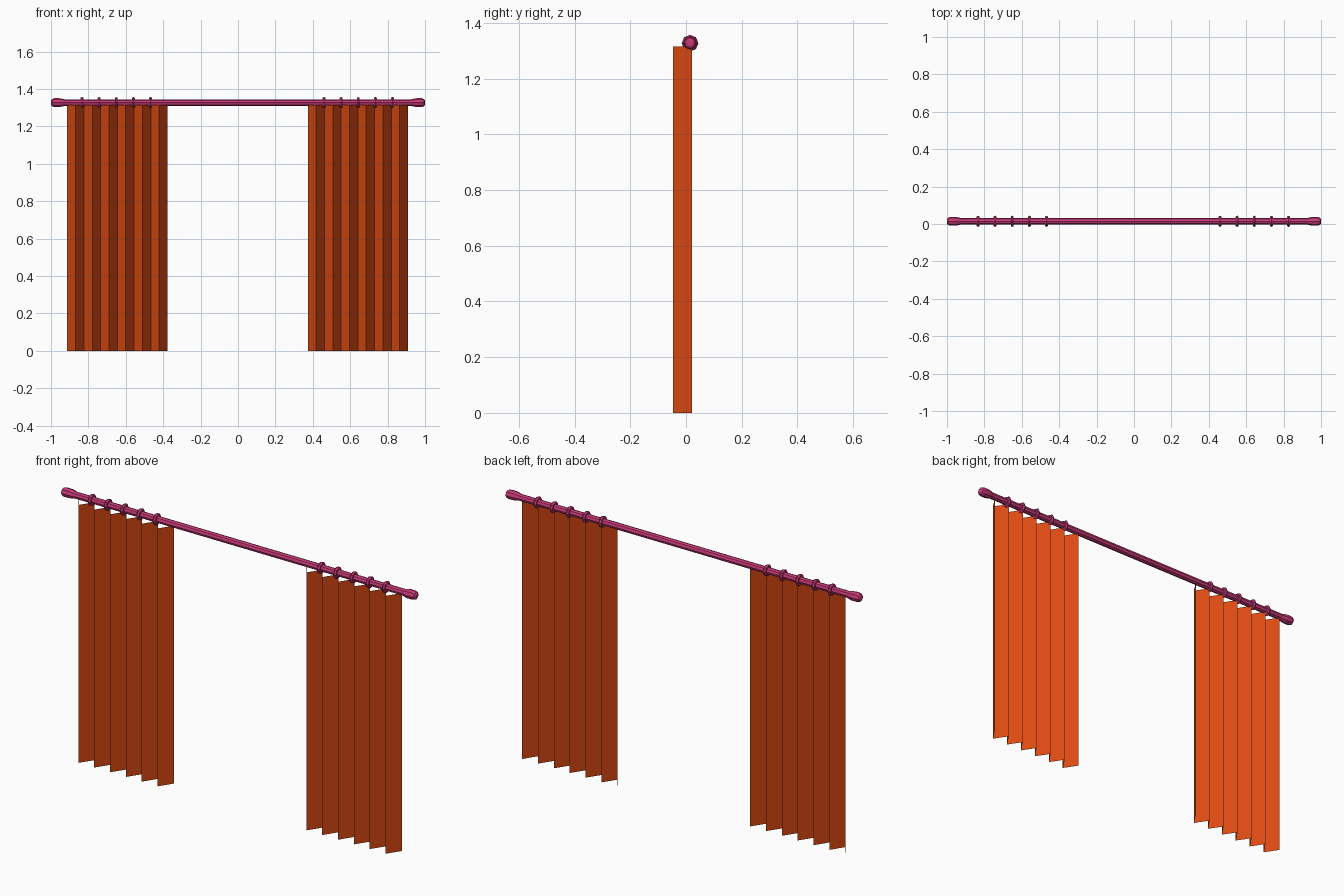
import bpy, bmesh, math

if "Cube" in bpy.data.objects:
    bpy.data.objects.remove(bpy.data.objects["Cube"])

ROD_Y, ROD_Z, SIDES = 0.0145, 1.327, 8


def material(name, rgb):
    m = bpy.data.materials.new(name)
    m.diffuse_color = (*rgb, 1)
    m.use_nodes = True
    m.node_tree.nodes["Principled BSDF"].inputs["Base Color"].default_value = m.diffuse_color
    return m


pink = material("rod pink", (0.58, 0.042, 0.19))
orange = material("curtain orange", (0.72, 0.07, 0.006))


def make_object(name, bm, mat):
    mesh = bpy.data.meshes.new(name)
    bm.to_mesh(mesh)
    bm.free()
    mesh.materials.append(mat)
    ob = bpy.data.objects.new(name, mesh)
    bpy.context.collection.objects.link(ob)
    return ob


def revolve(name, profile, closed=False):
    """Turn (x, radius) points around the rod axis."""
    bm = bmesh.new()
    loops = []
    for x, r in profile:
        loops.append([bm.verts.new((x,
                                    ROD_Y + r * math.sin(2 * math.pi * k / SIDES),
                                    ROD_Z + r * math.cos(2 * math.pi * k / SIDES)))
                      for k in range(SIDES)])
    pairs = list(zip(loops, loops[1:]))
    if closed:
        pairs.append((loops[-1], loops[0]))
    else:
        bm.faces.new(loops[0])
        bm.faces.new(loops[-1])
    for a, b in pairs:
        for k in range(SIDES):
            n = (k + 1) % SIDES
            bm.faces.new((a[k], a[n], b[n], b[k]))
    bmesh.ops.recalc_face_normals(bm, faces=bm.faces)
    return make_object(name, bm, pink)


def curtain(name, x0, x1, pleats=6):
    """Single zigzag sheet, starting and ending at the back."""
    bm = bmesh.new()
    n = pleats * 2
    cols = []
    for i in range(n + 1):
        x = x0 + (x1 - x0) * i / n
        y = -0.046 if i % 2 else 0.022
        cols.append([bm.verts.new((x, y, z)) for z in (0, 1.315)])
    for a, b in zip(cols, cols[1:]):
        bm.faces.new((a[0], b[0], b[1], a[1]))
    make_object(name, bm, orange)


# Rod
revolve("rod", [(-0.95, 0.017), (0.95, 0.017)])

# Finials at both ends
for side, s in (("left", -1), ("right", 1)):
    revolve(side + "_finial", [(s * x, r) for x, r in
            ((0.918, 0.015), (0.935, 0.020), (0.955, 0.0235),
             (0.982, 0.0235), (0.995, 0.019), (1.0, 0.011))])

# Pleated curtains and their rings
for side, x0, x1, ring_x in (("left", -0.913, -0.377, -0.834),
                             ("right", 0.373, 0.909, 0.460)):
    curtain(side + "_curtain", x0, x1)
    for i in range(5):
        cx = ring_x + 0.0915 * i
        section = [(cx + 0.009 * math.cos(a), 0.021 + 0.009 * math.sin(a))
                   for a in (math.pi / 6 + math.pi / 3 * k for k in range(6))]
        revolve(f"{side}_ring_{i + 1}", section, closed=True)
